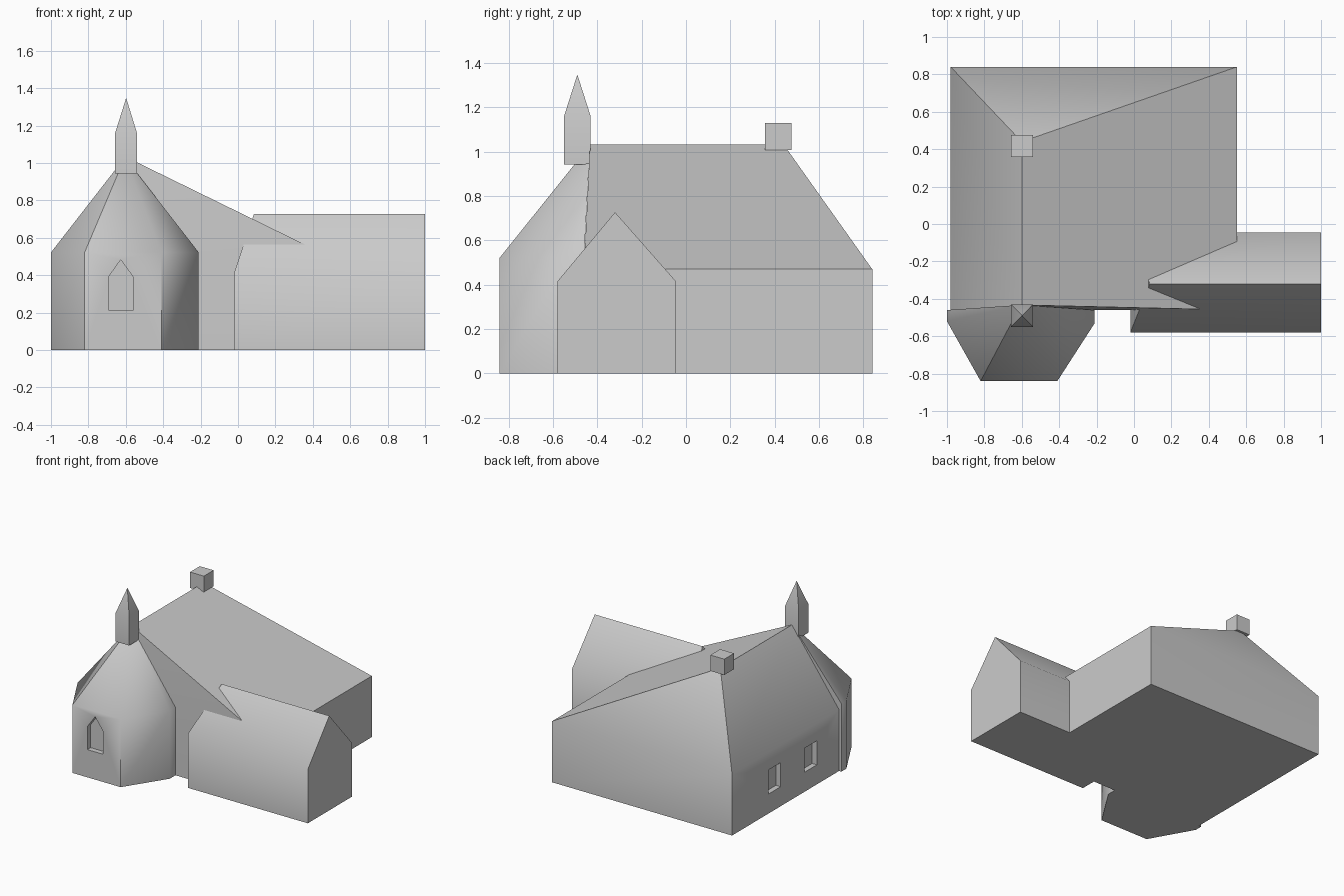
import bpy, bmesh, math

if "Cube" in bpy.data.objects:
    bpy.data.objects.remove(bpy.data.objects["Cube"])

stone = bpy.data.materials.new("grey_stone")
stone.diffuse_color = (0.6, 0.6, 0.6, 1)
stone.use_nodes = True
stone.node_tree.nodes["Principled BSDF"].inputs["Base Color"].default_value = stone.diffuse_color


def build(name, verts, faces):
    """Closed solid from a few corner points."""
    bm = bmesh.new()
    vs = [bm.verts.new(v) for v in verts]
    for f in faces:
        bm.faces.new([vs[i] for i in f])
    bmesh.ops.recalc_face_normals(bm, faces=bm.faces[:])
    me = bpy.data.meshes.new(name)
    bm.to_mesh(me)
    bm.free()
    me.materials.append(stone)
    ob = bpy.data.objects.new(name, me)
    bpy.context.collection.objects.link(ob)
    return ob


def prism(name, low, high):
    """Solid between two matching rings of points."""
    n = len(low)
    sides = [(i, (i + 1) % n, (i + 1) % n + n, i + n) for i in range(n)]
    return build(name, low + high,
                 sides + [tuple(range(n)), tuple(range(n, 2 * n))])


def rect(x0, x1, y0, y1, z):
    return [(x0, y0, z), (x1, y0, z), (x1, y1, z), (x0, y1, z)]


def roofed(name, ring, eave, tops, roof):
    """Walls on a ground ring, then roof faces up to the top points."""
    n = len(ring)
    verts = [(x, y, z) for z in (0, eave) for x, y in ring] + tops
    walls = [(i, (i + 1) % n, (i + 1) % n + n, i + n) for i in range(n)]
    return build(name, verts, [tuple(range(n))] + walls + roof)


def carve(ob, cutter):
    cutter.hide_render = True
    mod = ob.modifiers.new("recess", 'BOOLEAN')
    mod.operation = 'DIFFERENCE'
    mod.solver = 'EXACT'
    mod.object = cutter
    bpy.context.view_layer.objects.active = ob
    bpy.ops.object.modifier_apply(modifier=mod.name)
    bpy.data.objects.remove(cutter)


# Main hall: off-centre ridge, hipped at the back, gable at the front
hall = roofed("main_hall",
              [(-0.98, -0.46), (0.55, -0.46), (0.55, 0.84), (-0.98, 0.84)], 0.47,
              [(-0.6, -0.433, 1.033), (-0.6, 0.44, 1.033)],
              [(4, 5, 8), (5, 6, 9, 8), (6, 7, 9), (7, 4, 8, 9)])

# Side wing: gable at the outer end, steep hip at the inner end
wing = roofed("side_wing",
              [(-0.02, -0.58), (1.0, -0.58), (1.0, -0.045), (-0.02, -0.045)], 0.415,
              [(0.085, -0.32, 0.727), (1.0, -0.32, 0.727)],
              [(4, 5, 9, 8), (5, 6, 9), (6, 7, 8, 9), (7, 4, 8)])

# Faceted apse with a roof rising to the end of the hall ridge
apse = roofed("apse",
              [(-1.0, -0.46), (-1.0, -0.52), (-0.82, -0.84),
               (-0.41, -0.84), (-0.21, -0.53), (-0.21, -0.46)], 0.522,
              [(-0.605, -0.433, 1.03)],
              [(6 + i, 6 + (i + 1) % 6, 12) for i in range(6)])

# Recessed windows: two square in the hall's left wall, one pointed in the apse
for y0, y1 in ((0.25, 0.40), (-0.19, -0.04)):
    carve(hall, prism("window_cutter", rect(-1.1, -0.94, y0, y1, 0.15),
                      rect(-1.1, -0.94, y0, y1, 0.335)))
arch = [(-0.693, 0.213), (-0.56, 0.213), (-0.56, 0.39),
        (-0.627, 0.483), (-0.693, 0.39)]
carve(apse, prism("window_cutter", [(x, -0.9, z) for x, z in arch],
                  [(x, -0.80, z) for x, z in arch]))

# Bell turret with a pointed spire
turret = build("bell_turret",
               rect(-0.657, -0.54, -0.55, -0.43, 0.943)
               + rect(-0.657, -0.54, -0.55, -0.43, 1.16)
               + [(-0.598, -0.49, 1.348)],
               [(0, 1, 2, 3)]
               + [(i, (i + 1) % 4, (i + 1) % 4 + 4, i + 4) for i in range(4)]
               + [(4 + i, 4 + (i + 1) % 4, 8) for i in range(4)])

# Chimney at the back end of the ridge
chimney = prism("chimney", rect(-0.658, -0.54, 0.357, 0.475, 1.008),
                rect(-0.658, -0.54, 0.357, 0.475, 1.13))

# Smooth the soft wall-to-roof bends, keep corners and ridges sharp
for ob in bpy.data.objects:
    ob.select_set(True)
bpy.context.view_layer.objects.active = hall
bpy.ops.object.shade_smooth_by_angle(angle=math.radians(45))
